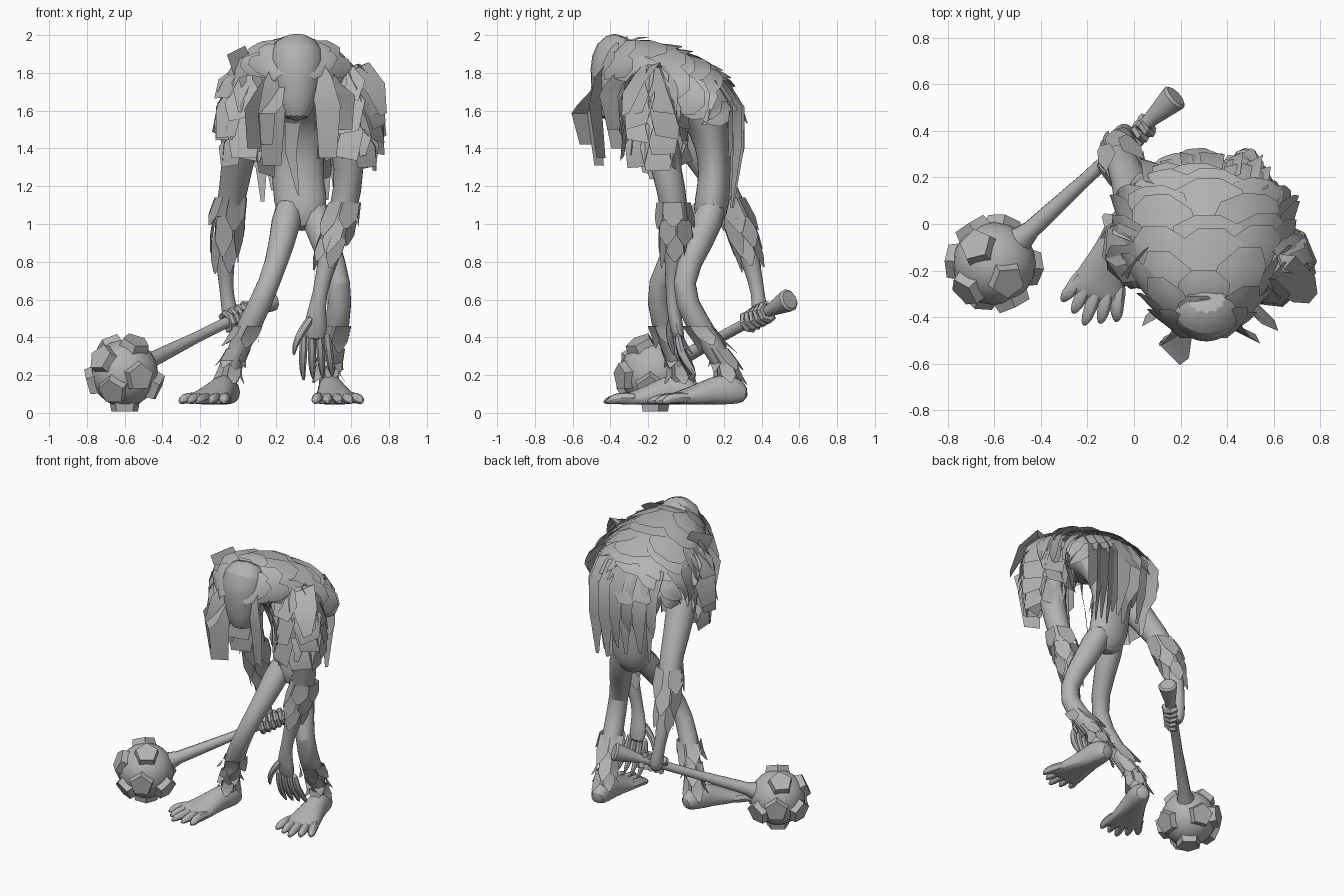
import bpy, bmesh, math, random
from mathutils import Vector, Matrix

default = bpy.data.objects.get("Cube")
if default:
    bpy.data.objects.remove(default, do_unlink=True)

rng = random.Random(4)
grey = bpy.data.materials.new("plain grey")
grey.use_nodes = True
grey.diffuse_color = (.45, .45, .45, 1)
grey.node_tree.nodes["Principled BSDF"].inputs["Base Color"].default_value = grey.diffuse_color


def finish(name, bm, subdivide=False, angle=40):
    """Turn a bmesh into a smooth-shaded object."""
    mesh = bpy.data.meshes.new(name)
    bm.to_mesh(mesh)
    bm.free()
    mesh.materials.append(grey)
    obj = bpy.data.objects.new(name, mesh)
    bpy.context.collection.objects.link(obj)
    bpy.ops.object.select_all(action='DESELECT')
    obj.select_set(True)
    bpy.context.view_layer.objects.active = obj
    bpy.ops.object.shade_smooth_by_angle(angle=math.radians(angle))
    if subdivide:
        obj.modifiers.new("Smooth", 'SUBSURF').levels = 1
        obj.modifiers["Smooth"].render_levels = 1


def frame(points, i):
    """Two side directions of a path at point i."""
    tangent = (points[min(i + 1, len(points) - 1)] - points[max(i - 1, 0)]).normalized()
    u = (Vector((1, 0, 0)) - tangent * tangent.x).normalized()
    return u, tangent.cross(u)


def add_tube(bm, sections, sides=10, floor=0):
    """Loft through sections (x, y, z, radius[, second radius])."""
    points = [Vector(s[:3]) for s in sections]
    rings = []
    for i, s in enumerate(sections):
        u, v = frame(points, i)
        ring = []
        for k in range(sides):
            a = math.tau * k / sides
            co = points[i] + u * s[3] * math.cos(a) + v * s[-1] * math.sin(a)
            co.z = max(co.z, floor)
            ring.append(bm.verts.new(co))
        rings.append(ring)
    for low, high in zip(rings, rings[1:]):
        for k in range(sides):
            j = (k + 1) % sides
            bm.faces.new((low[k], low[j], high[j], high[k]))
    bm.faces.new(rings[0][::-1])
    bm.faces.new(rings[-1])


def tube(name, sections, sides=10, subdivide=True):
    bm = bmesh.new()
    add_tube(bm, sections, sides)
    finish(name, bm, subdivide)


def strip(bm, points, widths, side):
    """Flat lock of hair following points, as wide as widths along side."""
    rows = [[bm.verts.new(Vector(p) + side * w * k) for k in (-.5, .5)] for p, w in zip(points, widths)]
    for a, b in zip(rows, rows[1:]):
        bm.faces.new((a[0], a[1], b[1], b[0]))


def sample(path, f):
    """Point and radius at fractional index f along a path."""
    i = min(int(f), len(path) - 2)
    a, b = Vector(path[i][:3]), Vector(path[i + 1][:3])
    return a.lerp(b, f - i), path[i][3] + (path[i + 1][3] - path[i][3]) * (f - i)


def limb_fur(name, path, starts, length, count=5, flare=1.4):
    """Rings of overlapping ragged tufts along a limb."""
    bm = bmesh.new()
    for layer, start in enumerate(starts):
        for k in range(count):
            a = math.tau * (k + layer * .5 + rng.uniform(-.15, .15)) / count
            out = Vector((math.cos(a), math.sin(a), 0))
            side = Vector((-out.y, out.x, 0))
            span = length * rng.uniform(.8, 1.25)
            pts, wide = [], []
            for step, grow, w in ((0, 1, 1.25), (.6, 1.2, 1.45), (1, flare, .3)):
                p, r = sample(path, start + span * step)
                pts.append(p + out * r * grow)
                wide.append(r * w)
            strip(bm, pts, wide, side)
    finish(name, bm)


# Torso and head
tube("torso", [(.34, .1, .96, .06, .05), (.34, .13, 1.06, .15, .1), (.32, .15, 1.2, .14, .09),
               (.31, .15, 1.34, .14, .085), (.3, .13, 1.5, .19, .11), (.3, .06, 1.65, .24, .14),
               (.3, -.1, 1.76, .27, .15), (.3, -.27, 1.8, .14, .13)], 14)
tube("head", [(.31, -.31, 1.99, .08, .07), (.31, -.36, 1.92, .16, .14), (.31, -.38, 1.8, .15, .14),
              (.31, -.4, 1.66, .11, .1), (.31, -.41, 1.54, .07, .06)], 12)

# Limbs with fur
left_leg = [(.38, .16, 1.14, .1), (.46, .07, .9, .08), (.55, -.04, .68, .06),
            (.53, .05, .48, .075), (.48, .2, .28, .055), (.47, .25, .1, .055)]
right_leg = [(.28, .15, 1.14, .1), (.235, -.02, .9, .072), (.17, -.17, .69, .056),
             (.07, -.13, .48, .072), (-.03, -.04, .28, .052), (-.07, -.02, .1, .055)]
left_arm = [(.5, -.17, 1.74, .13), (.59, -.14, 1.42, .09), (.585, -.07, 1.17, .08), (.53, -.055, .98, .075),
            (.47, -.06, .8, .055), (.43, -.075, .62, .034), (.41, -.06, .5, .062, .04), (.41, -.03, .37, .068, .035)]
right_arm = [(.1, -.12, 1.74, .13), (.01, .03, 1.42, .1), (-.02, .2, 1.2, .08), (-.06, .28, 1, .074),
             (-.07, .35, .78, .05), (-.06, .385, .62, .034), (-.04, .39, .52, .05), (-.03, .38, .46, .04)]
for label, leg, arm in (("left", left_leg, left_arm), ("right", right_leg, right_arm)):
    tube(label + "_leg", leg)
    tube(label + "_arm", arm)
    limb_fur(label + "_forearm_fur", arm, (2.3, 2.8, 3.3), .8)
    limb_fur(label + "_shin_fur", leg, (3.1, 3.7, 4.1), .6, flare=1.7)

# Feet with toes
for label, heel, turn in (("left", (.48, .29), .12), ("right", (-.04, .03), -.36)):
    bm = bmesh.new()
    ahead = Vector((math.sin(turn), -math.cos(turn), 0))
    across = Vector((math.cos(turn), math.sin(turn), 0))
    base = Vector((*heel, 0))

    def at(forward, side, z, *radii):
        return (*(base + ahead * forward + across * side + Vector((0, 0, z))), *radii)

    add_tube(bm, [at(-.04, 0, .09, .05, .04), at(.05, 0, .12, .07, .1), at(.14, 0, .11, .075, .09),
                  at(.26, 0, .08, .11, .06), at(.36, 0, .07, .13, .04), at(.39, 0, .06, .12, .02)], 12, .045)
    for k in range(5):
        s = (k - 2) * .052
        reach = .5 - abs(s) * .6
        add_tube(bm, [at(.26, s * .8, .08, .034), at(.38, s, .08, .036), at(reach - .03, s * 1.15, .065, .03),
                      at(reach, s * 1.2, .055, .008)], 6, .045)
    finish(label + "_foot", bm, True)

# Open left hand
bm = bmesh.new()
for k in range(4):
    x = .35 + k * .04
    add_tube(bm, [(x, -.045, .43, .026), (x - .005 + k * .006, -.03, .31, .026),
                  (x - .01 + k * .012, .01 + k * .008, .23, .022), (x + k * .01, .05, .165 + k * .008, .007)], 6)
add_tube(bm, [(.4, -.07, .52, .03), (.335, -.09, .43, .026), (.3, -.08, .36, .02), (.295, -.06, .3, .007)], 6)
finish("left_fingers", bm, True)

# Club: shaft, ball and studs
ball = Vector((-.6, -.17, .21))
end = Vector((.18, .55, .6))
axis = (end - ball).normalized()
profile = ((.12, .065), (.2, .042), (.5, .03), (.84, .03), (.88, .038), (.99, .062), (1, .05))
tube("club_shaft", [(*ball.lerp(end, f), r) for f, r in profile], 10, False)
bm = bmesh.new()
bmesh.ops.create_icosphere(bm, subdivisions=3, radius=.178, matrix=Matrix.Translation(ball))
finish("club_ball", bm)
bm = bmesh.new()
for direction in ((0, 0, -1), (.3, -.4, .85), (-.4, .4, .8), (.42, -.88, -.1), (-.92, .05, -.25),
                  (-.65, -.62, .42), (-.35, -.8, -.5), (.88, -.1, -.4), (.2, .9, -.3), (-.5, .8, -.05)):
    d = Vector(direction).normalized()
    spin = d.to_track_quat('Z', 'Y').to_matrix().to_4x4()
    bmesh.ops.create_cone(bm, cap_ends=True, segments=5, radius1=.085, radius2=.074, depth=.06,
                          matrix=Matrix.Translation(ball + d * .172) @ spin)
finish("club_studs", bm, angle=20)

# Gripping right hand: fingers wrapped around the shaft
bm = bmesh.new()
up = axis.orthogonal().normalized()
other = axis.cross(up)
for k in range(5):
    centre = ball.lerp(end, .7 + k * .032)
    curl = []
    for step in range(6):
        a = step * .9 + k * .15
        curl.append((*(centre + (up * math.cos(a) + other * math.sin(a)) * .045), .02))
    add_tube(bm, curl, 6)
finish("right_fingers", bm)

# Hair mantle: overlapping broad locks from the brow over the upper back
spine = [(-.49, 1.8, .1, .04), (-.4, 1.94, .18, .14), (-.26, 1.97, .27, .2), (-.05, 1.92, .36, .28),
         (.12, 1.84, .37, .27), (.22, 1.76, .33, .2), (.28, 1.62, .27, .1), (.3, 1.42, .2, .04)]


def mantle(t, a, lift=0):
    t = min(t, len(spine) - 1)
    i = min(int(t), len(spine) - 2)
    y, z, half, drop = (p + (q - p) * (t - i) for p, q in zip(spine[i], spine[i + 1]))
    bend = 1 - math.cos(a * math.pi / 2)
    back = max(0, t - 4) / 3
    return Vector((.3 + (half + lift) * math.sin(a * math.pi / 2),
                   y - bend * .16 * min(1, back * 2) + lift * back, z - drop * bend + lift * (1 - back) * .8))


bm = bmesh.new()
for row in range(9):
    start = row * .62
    for k in range(5):
        a = (k + .5 + rng.uniform(-.2, .2)) / 5 * 2 - 1
        reach = rng.uniform(1, 1.6)
        rings = []
        for f, lift, w in ((0, 0, .25), (.4, .012, .28), (.75, .03, .24), (1, .045, .09)):
            t = start + reach * f
            rings.append([bm.verts.new(mantle(t, a + w * s, lift)) for s in (-1, -.4, .4, 1)])
        for low, high in zip(rings, rings[1:]):
            for s in range(3):
                bm.faces.new((low[s], low[s + 1], high[s + 1], high[s]))
finish("hair_mantle", bm)

# Locks hanging in front of the face
bm = bmesh.new()
for x, y, top, bottom, width, turn in ((.21, -.43, 1.88, 1.31, .16, .5), (.43, -.42, 1.9, 1.35, .15, -.5),
                                       (.14, -.33, 1.82, 1.4, .14, 1), (.5, -.35, 1.86, 1.5, .14, -1),
                                       (.19, -.5, 1.75, 1.42, .13, -1)):
    side = Vector((1, turn, 0)).normalized()
    lean = (x - .3) * .35
    strip(bm, [(x - lean, y + .06, top), (x, y - .03, top - .12), (x + lean, y - .06, (top + bottom) / 2),
               (x + lean, y - .03, bottom)], (width * .5, width, width, width * .7), side)
# Thin lock on the belly
strip(bm, [(.29, -.03, 1.55), (.28, .02, 1.38), (.32, .03, 1.15)], (.08, .06, .01), Vector((1, 0, 0)))
finish("front_locks", bm)

# Ragged shoulder fur, in stacked layers of broad locks
for label, x, y, shift, tuft in (
        ("left", .56, -.17, .035, ((.56, -.16, 1.8), (.64, -.2, 1.83), (.73, -.28, 1.72), (.77, -.32, 1.58))),
        ("right", .08, -.1, -.03, ((.1, -.12, 1.74), (.03, -.15, 1.82), (-.01, -.17, 1.92)))):
    bm = bmesh.new()
    for top, bottom, inner, outer in ((1.84, 1.62, .06, .17), (1.74, 1.5, .1, .18), (1.62, 1.39, .12, .17), (1.5, 1.3, .1, .13)):
        for k in range(7):
            a = math.tau * (k + rng.random() * .5) / 7
            out = Vector((math.cos(a), math.sin(a), 0))
            side = Vector((-out.y, out.x, rng.uniform(-.25, .25)))
            low = bottom + rng.uniform(-.06, .06)
            centre = Vector((x, y, 0))
            slide = Vector((shift, 0, 0))
            strip(bm, [centre + out * inner + Vector((0, 0, top)),
                       centre + slide + out * (inner + outer) * .52 + Vector((0, 0, top * .6 + low * .4)),
                       centre + slide + out * outer + Vector((0, 0, low))], (.12, .19, .13), side)
    # Large tuft standing off the shoulder
    strip(bm, tuft, (.1, .18, .16, .06), Vector((.6, .7, .3)))
    finish(label + "_shoulder_fur", bm)

# Long locks trailing behind the back
bm = bmesh.new()
for layer in (0, 1):
    for k in range(6):
        x = .08 + k * .085 + layer * .03
        inward = abs(x - .31) * .2 + layer * .03
        strip(bm, [(x, .22 - inward, 1.76), (x, .31 - inward, 1.62), (x + .01, .31 - inward, 1.4),
                   (x + .02, .26 - inward * .5, 1.08 + rng.random() * .25)],
              (.08, .11, .09, .02), Vector((1, rng.uniform(-.6, .6), 0)).normalized())
finish("back_locks", bm)
